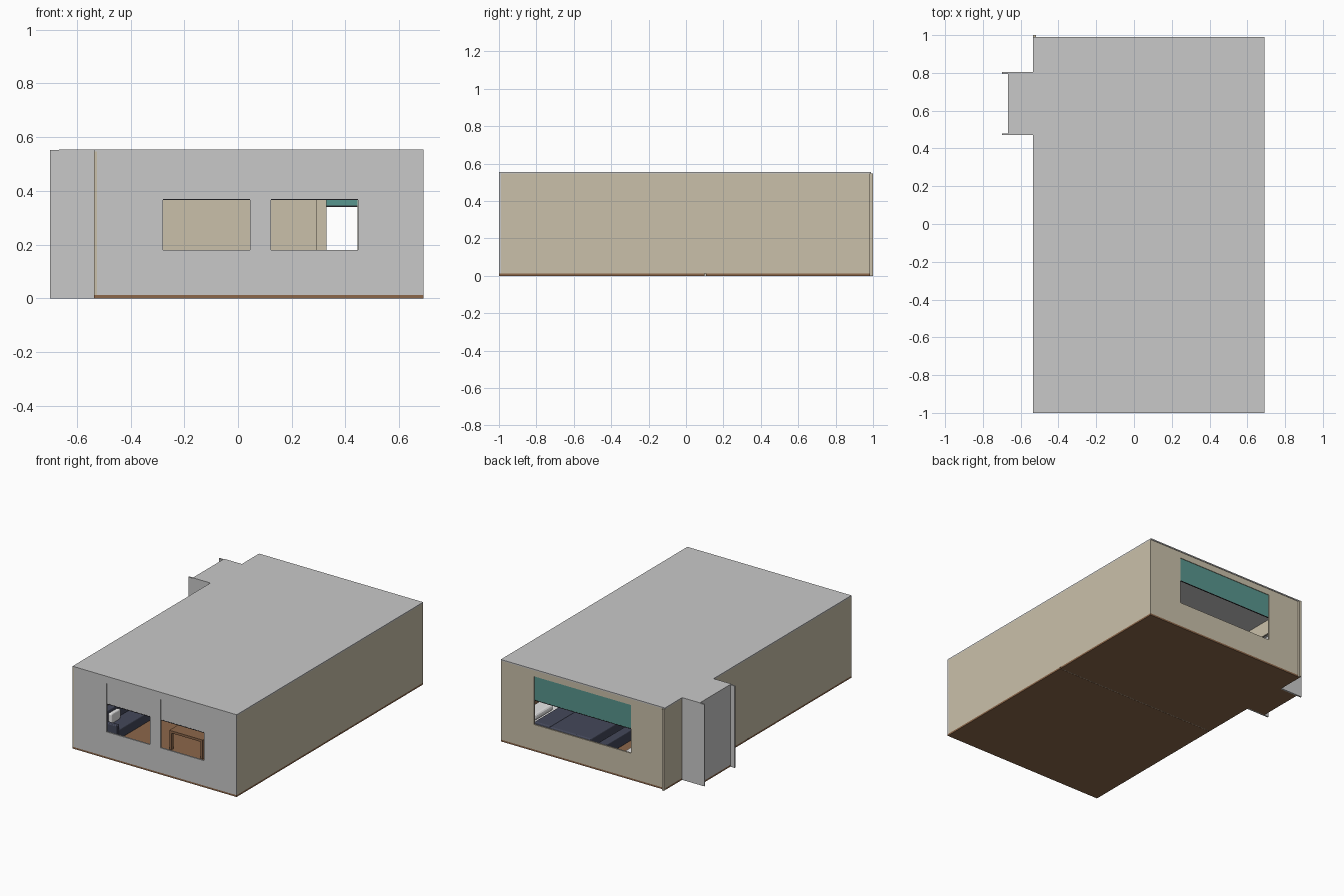
import bpy, bmesh
from mathutils import Vector

cube = bpy.data.objects.get("Cube")
if cube:
    bpy.data.objects.remove(cube, do_unlink=True)


def material(name, rgb):
    lin = [(c / 255 / 12.92) if c < 11 else ((c / 255 + 0.055) / 1.055) ** 2.4 for c in rgb]
    m = bpy.data.materials.new(name)
    m.use_nodes = True
    m.diffuse_color = (*lin, 1)
    m.node_tree.nodes["Principled BSDF"].inputs["Base Color"].default_value = (*lin, 1)
    return m


GREY = material("light grey plaster", (201, 201, 201))
BEIGE = material("beige plaster", (202, 192, 170))
WOOD = material("brown wood", (140, 103, 74))
TEAL = material("teal fabric", (88, 150, 142))
NAVY = material("dark blue fabric", (68, 72, 90))
WHITE = material("white linen", (232, 232, 232))
DARK = material("charcoal metal", (50, 50, 54))


def finish(name, bm, mat):
    bmesh.ops.recalc_face_normals(bm, faces=bm.faces[:])
    me = bpy.data.meshes.new(name)
    bm.to_mesh(me)
    bm.free()
    me.materials.append(mat)
    ob = bpy.data.objects.new(name, me)
    bpy.context.collection.objects.link(ob)
    return ob


def box(name, x, y, z, mat, bevel=0):
    """Box from three (low, high) ranges."""
    bm = bmesh.new()
    bmesh.ops.create_cube(bm, size=1)
    for v in bm.verts:
        v.co = Vector(r[0] + (r[1] - r[0]) * (c + 0.5) for r, c in zip((x, y, z), v.co))
    ob = finish(name, bm, mat)
    if bevel:
        mod = ob.modifiers.new("Soft edges", "BEVEL")
        mod.width, mod.segments = bevel, 3
    return ob


def wall(name, axis, pos, thick, span, zs, mat, holes=()):
    """Upright wall along x or y with rectangular holes (low, high, bottom, top)."""
    us = sorted({*span, *(u for h in holes for u in h[:2])})
    ws = sorted({*zs, *(w for h in holes for w in h[2:])})
    bm = bmesh.new()
    for u0, u1 in zip(us, us[1:]):
        for w0, w1 in zip(ws, ws[1:]):
            if any(h[0] <= u0 < h[1] and h[2] <= w0 < h[3] for h in holes):
                continue
            corners = ((u0, w0), (u1, w0), (u1, w1), (u0, w1))
            bm.faces.new([bm.verts.new((u, pos, w) if axis == "x" else (pos, u, w)) for u, w in corners])
    bmesh.ops.remove_doubles(bm, verts=bm.verts[:], dist=1e-5)
    ext = bmesh.ops.extrude_face_region(bm, geom=bm.faces[:])
    shift = Vector((0, thick, 0) if axis == "x" else (thick, 0, 0))
    for v in ext["geom"]:
        if isinstance(v, bmesh.types.BMVert):
            v.co += shift
    return finish(name, bm, mat)


# Main dimensions
L, R, F, B = -0.535, 0.69, -1.0, 0.985
T, FLOOR, TOP = 0.01, 0.012, 0.547
MID = 0.10
SILL, HEAD = 0.18, 0.505
Z = (FLOOR, TOP)

# Floors and roof
box("front_floor", (L, R), (F, MID), (0, FLOOR), WOOD)
box("back_floor", (L, R), (MID + 0.006, B), (0, FLOOR), WOOD)
box("entry_floor", (-0.667, L), (0.48, 0.795), (0, FLOOR), WOOD)
box("roof", (L, R), (F, B + 0.004), (TOP, 0.555), GREY)
box("entry_roof", (-0.667, L), (0.47, 0.805), (TOP, 0.555), GREY)

# Outer walls
front_windows = ((-0.28, 0.045), (0.122, 0.447))
wall("front_wall", "x", F, T, (L + T, R), Z, GREY, [(a, b, SILL, HEAD) for a, b in front_windows])
wall("back_wall", "x", B - T, T, (L, R), Z, BEIGE, [(-0.28, 0.445, SILL, HEAD)])
wall("right_wall", "y", R - T, T, (F + 0.002, B), Z, BEIGE)
wall("left_wall", "y", L, T, (F, B), Z, BEIGE, [(0.49, 0.785, FLOOR, 0.45)])
box("back_corner_trim", (L, L + 0.015), (B, 1.0), (0, TOP), BEIGE)

# Entry bay with projecting side fins
wall("entry_door_wall", "y", -0.667, T, (0.48, 0.795), Z, GREY)
for side, y in (("front", 0.47), ("back", 0.795)):
    wall(f"entry_{side}_fin", "x", y, T, (-0.70, L), (0, 0.552), GREY)

# Divider between the rooms, with a doorway and jamb
wall("divider_wall", "x", MID, T, (L + T, R - T), (0.001, TOP), BEIGE, [(0.33, 0.55, FLOOR, 0.47)])
box("door_jamb", (0.29, 0.33), (MID - 0.008, MID), (FLOOR, 0.47), BEIGE)

# Window blinds and their bottom bars
for i, (a, b) in enumerate(front_windows):
    box(f"front_blind_{i + 1}", (a, b), (F + 0.003, F + 0.007), (0.37, HEAD), GREY)
    box(f"front_blind_bar_{i + 1}", (a, b), (F + 0.002, F + 0.009), (0.366, 0.37), DARK)
box("back_blind", (-0.28, 0.445), (B - 0.008, B - 0.004), (0.345, HEAD), TEAL)
box("back_blind_bar", (-0.28, 0.445), (B - 0.009, B - 0.003), (0.341, 0.345), DARK)

# Bed with pillows
box("bed_frame", (0.11, 0.67), (0.36, 0.86), (FLOOR, 0.07), WOOD)
box("bed_mattress", (0.115, 0.66), (0.365, 0.855), (0.07, 0.115), WHITE, 0.01)
box("bed_cover", (0.108, 0.53), (0.358, 0.862), (0.06, 0.125), NAVY, 0.008)
box("bed_fold", (0.41, 0.53), (0.357, 0.863), (0.07, 0.13), NAVY, 0.008)
box("bed_headboard", (0.662, 0.678), (0.35, 0.87), (FLOOR, 0.175), WOOD)
for i, y in enumerate((0.39, 0.63)):
    box(f"pillow_{i + 1}", (0.545, 0.65), (y, y + 0.2), (0.113, 0.155), WHITE, 0.018)
box("bed_bench", (0.03, 0.09), (0.38, 0.84), (FLOOR, 0.085), NAVY, 0.006)
box("bedroom_rug", (-0.3, -0.03), (0.3, 0.9), (FLOOR, 0.016), WHITE)


def legged_table(name, x, y, top, leg, mat):
    box(f"{name}_top", x, y, (top - 0.016, top), mat)
    for i, px in enumerate((x[0], x[1] - leg)):
        for j, py in enumerate((y[0], y[1] - leg)):
            box(f"{name}_leg_{2 * i + j + 1}", (px, px + leg), (py, py + leg), (FLOOR, top - 0.016), mat)


# Living room furniture
legged_table("dining_table", (-0.03, 0.22), (-0.69, -0.4), 0.14, 0.018, WOOD)
box("sofa_base", (-0.515, -0.36), (-0.75, -0.25), (FLOOR, 0.08), NAVY, 0.008)
box("sofa_back", (-0.52, -0.47), (-0.75, -0.25), (FLOOR, 0.165), NAVY, 0.008)
for side, y in (("front", -0.78), ("back", -0.25)):
    box(f"sofa_{side}_arm", (-0.52, -0.36), (y, y + 0.03), (FLOOR, 0.115), NAVY, 0.006)
for i, y in enumerate((-0.72, -0.38)):
    box(f"sofa_cushion_{i + 1}", (-0.468, -0.44), (y, y + 0.1), (0.08, 0.15), WHITE, 0.01)
